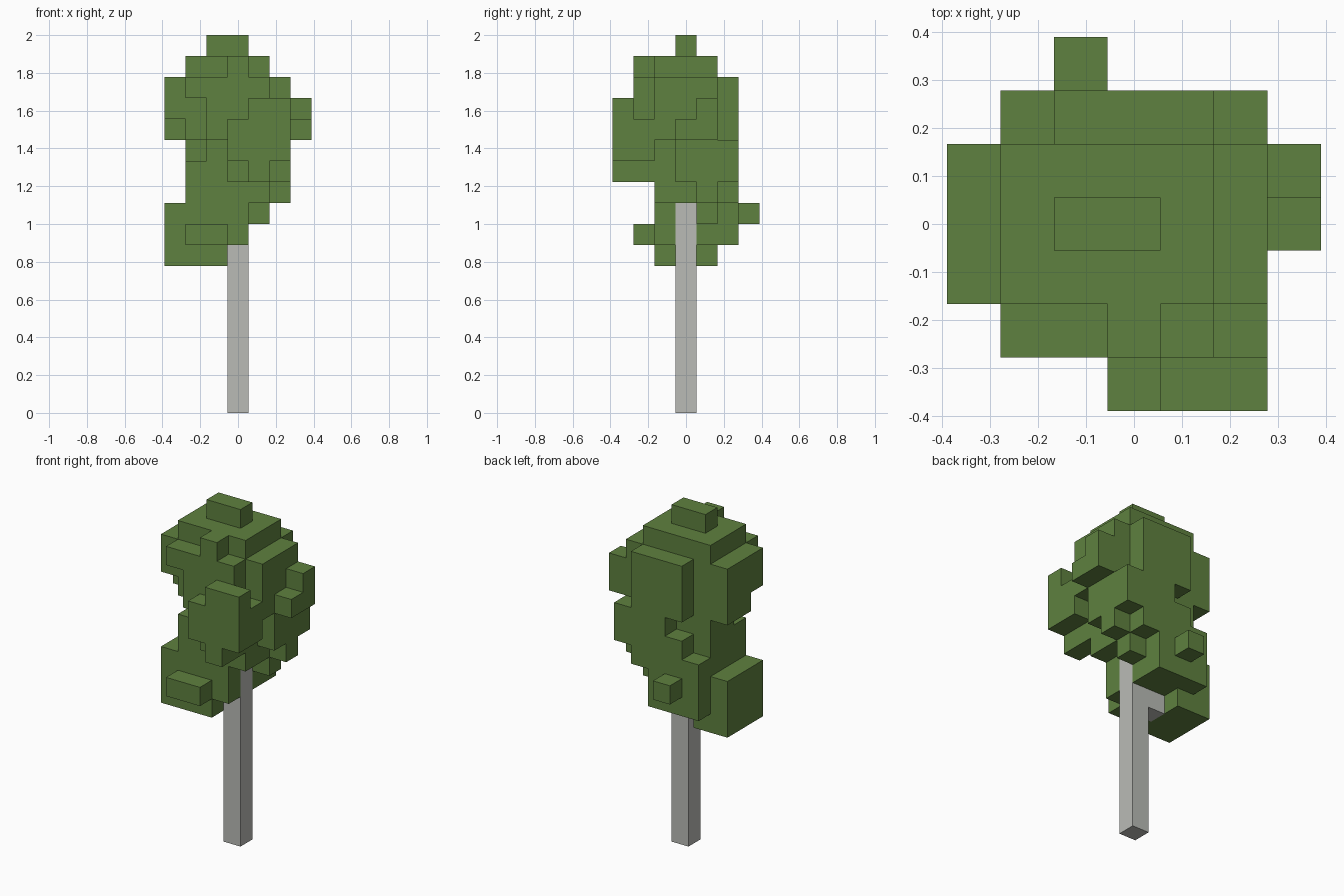
import bpy
import bmesh
from itertools import product
from math import radians
from mathutils import Vector

UNIT = 2 / 18  # edge of one block


def span(value):
    """A single cell or an inclusive (first, last) range of cells."""
    first, last = value if isinstance(value, tuple) else (value, value)
    return range(first, last + 1)


def cells(x, y, z):
    return set(product(span(x), span(y), span(z)))


def material(name, colour):
    mat = bpy.data.materials.new(name)
    mat.use_nodes = True
    mat.diffuse_color = colour
    mat.node_tree.nodes["Principled BSDF"].inputs["Base Color"].default_value = colour
    return mat


def build(name, own, neighbours, mat):
    """Skin the outside of a set of blocks with flat faces."""
    bm = bmesh.new()
    for cell in own:
        centre = Vector(cell) + Vector((0, 0, 0.5))
        for axis, sign in product(range(3), (-1, 1)):
            step = [0, 0, 0]
            step[axis] = sign
            if tuple(c + s for c, s in zip(cell, step)) in own | neighbours:
                continue
            normal = Vector(step)
            u = Vector([float(i == (axis + 1) % 3) for i in range(3)])
            v = normal.cross(u)
            mid = centre + normal / 2
            corners = [mid + (a * u + b * v) / 2
                       for a, b in ((-1, -1), (1, -1), (1, 1), (-1, 1))]
            bm.faces.new([bm.verts.new(c * UNIT) for c in corners])
    bmesh.ops.remove_doubles(bm, verts=bm.verts, dist=UNIT / 100)
    bmesh.ops.dissolve_limit(bm, angle_limit=radians(1), verts=bm.verts, edges=bm.edges)
    mesh = bpy.data.meshes.new(name)
    bm.to_mesh(mesh)
    bm.free()
    mesh.materials.append(mat)
    obj = bpy.data.objects.new(name, mesh)
    bpy.context.collection.objects.link(obj)


cube = bpy.data.objects.get("Cube")
if cube:
    bpy.data.objects.remove(cube)

# Trunk with a short side branch
trunk = cells(0, 0, (0, 9)) | cells(-1, 0, 7)

# Lower foliage: core and right-hand shoulder
lower = cells((-2, 0), (-1, 2), (8, 11)) - cells(-2, 2, 11)
lower |= cells(1, (-1, 2), (10, 11)) | cells(2, (0, 2), 11)
lower |= cells(2, 1, 10) | cells(1, 1, 9)
# Hanging side clump
lower |= cells(-3, (-1, 1), (7, 9)) | cells(-2, (-1, 1), 7) | cells(-1, -1, 7)
# Small front and back tufts
lower |= cells((-2, -1), -2, 8) | cells(-1, 3, 9)

# Upper foliage: core and crown
upper = cells((-2, 1), (-1, 1), (12, 16)) - cells(-2, -1, 12)
upper |= cells((-1, 0), 0, 17)
# Side clumps
upper |= cells(-3, (-1, 1), (13, 15)) - cells(-3, -1, 13)
upper |= cells(2, (-1, 1), (13, 15)) | cells(2, (0, 1), 12)
upper |= cells(3, (0, 1), 13) | cells(3, 1, 14)
# Back slab
upper |= cells((-1, 1), 2, (13, 15)) | cells((0, 2), 2, 12)
# Front slab
upper |= cells((-1, 1), -2, (13, 15)) | cells(-2, -2, 15) | cells(0, -2, 16)
upper |= cells((0, 2), -2, (12, 13)) | cells((0, 1), -2, 11)
# Front bulge
upper |= cells((1, 2), -3, (12, 14)) | cells(0, -3, (12, 13)) | cells(1, -3, 11)

lower -= trunk
leaf_green = material("leaf green", (0.114, 0.22, 0.05, 1))
pale_bark = material("pale grey bark", (0.49, 0.5, 0.47, 1))

build("trunk", trunk, lower, pale_bark)
build("lower_foliage", lower, upper | trunk, leaf_green)
build("upper_foliage", upper, lower, leaf_green)
